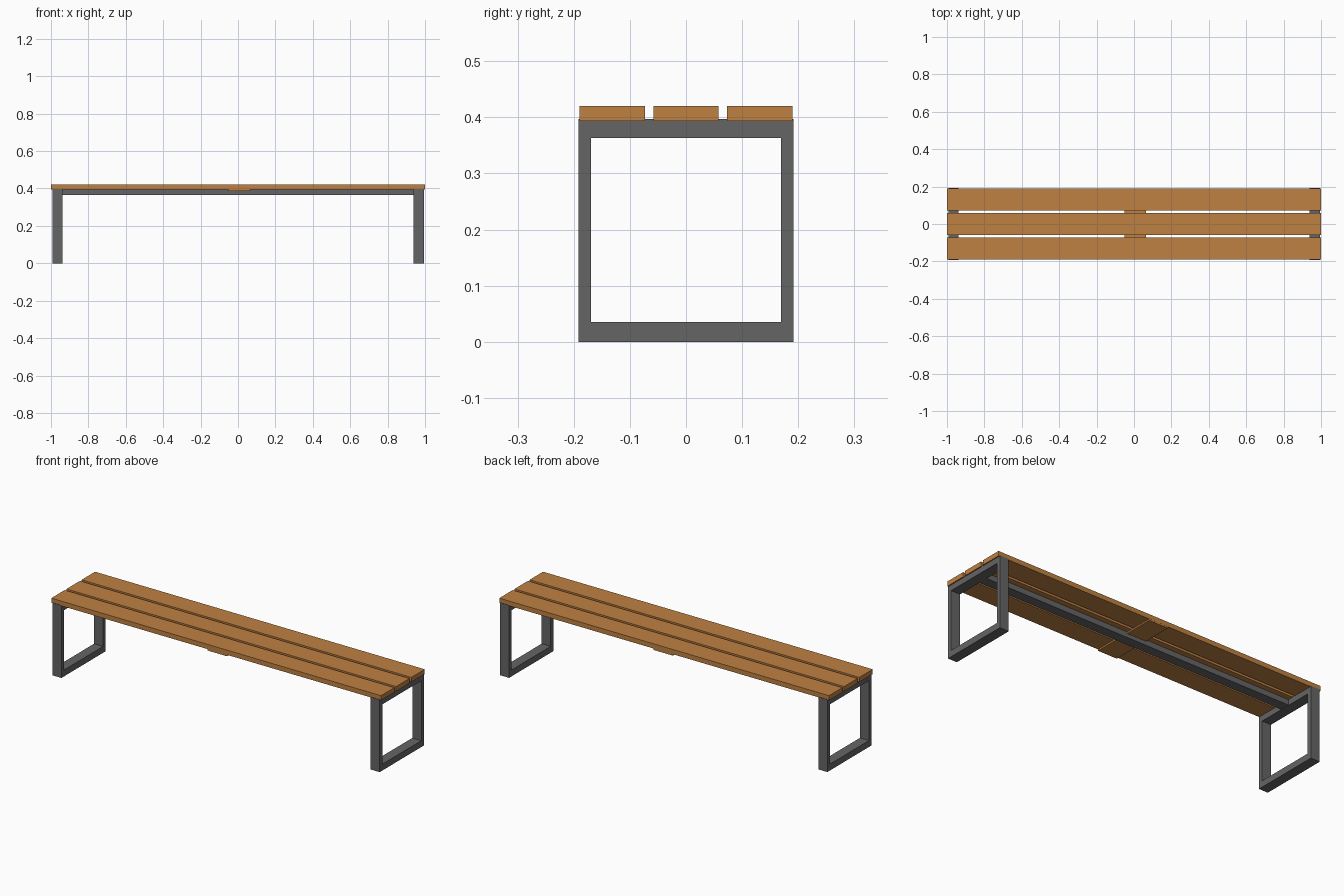
import bpy
import bmesh

if "Cube" in bpy.data.objects:
    bpy.data.objects.remove(bpy.data.objects["Cube"])


def material(name, rgb):
    m = bpy.data.materials.new(name)
    m.diffuse_color = (*rgb, 1.0)
    m.use_nodes = True
    m.node_tree.nodes["Principled BSDF"].inputs["Base Color"].default_value = m.diffuse_color
    return m


WOOD = material("warm wood", (0.52, 0.22, 0.055))
STEEL = material("dark grey steel", (0.13, 0.13, 0.13))


def finish(bm, name, mat):
    bmesh.ops.recalc_face_normals(bm, faces=bm.faces)
    mesh = bpy.data.meshes.new(name)
    bm.to_mesh(mesh)
    bm.free()
    mesh.materials.append(mat)
    ob = bpy.data.objects.new(name, mesh)
    bpy.context.collection.objects.link(ob)
    return ob


def box(name, x, y, z, mat):
    """Box from (min, max) ranges."""
    bm = bmesh.new()
    bmesh.ops.create_cube(bm, size=1.0)
    for v in bm.verts:
        v.co = [(lo + hi) / 2 + c * (hi - lo) for c, (lo, hi) in zip(v.co, (x, y, z))]
    return finish(bm, name, mat)


def leg_frame(name, x0, x1):
    """Closed rectangular loop in the YZ plane, extruded along x."""
    outer = [(-0.192, 0), (0.192, 0), (0.192, 0.397), (-0.192, 0.397)]
    inner = [(-0.169, 0.035), (0.169, 0.035), (0.169, 0.363), (-0.169, 0.363)]
    bm = bmesh.new()
    rings = [[bm.verts.new((x, y, z)) for y, z in loop]
             for x, loop in ((x0, outer), (x1, outer), (x1, inner), (x0, inner))]
    for a, b in zip(rings, rings[1:] + rings[:1]):
        for i in range(4):
            j = (i + 1) % 4
            bm.faces.new((a[i], a[j], b[j], b[i]))
    return finish(bm, name, STEEL)


# Seat planks
for label, yc in (("front", -0.1315), ("middle", 0.0), ("back", 0.1315)):
    box(label + "_seat_plank", (-1, 1), (yc - 0.058, yc + 0.058), (0.394, 0.42), WOOD)

# End frames
leg_frame("left_leg_frame", -0.992, -0.937)
leg_frame("right_leg_frame", 0.939, 0.994)

# Long steel beam under the middle plank
box("centre_beam", (-0.94, 0.942), (-0.027, 0.027), (0.364, 0.397), STEEL)

# Thin wooden batten tying the planks together
box("cross_batten", (-0.052, 0.065), (-0.189, 0.189), (0.386, 0.395), WOOD)
